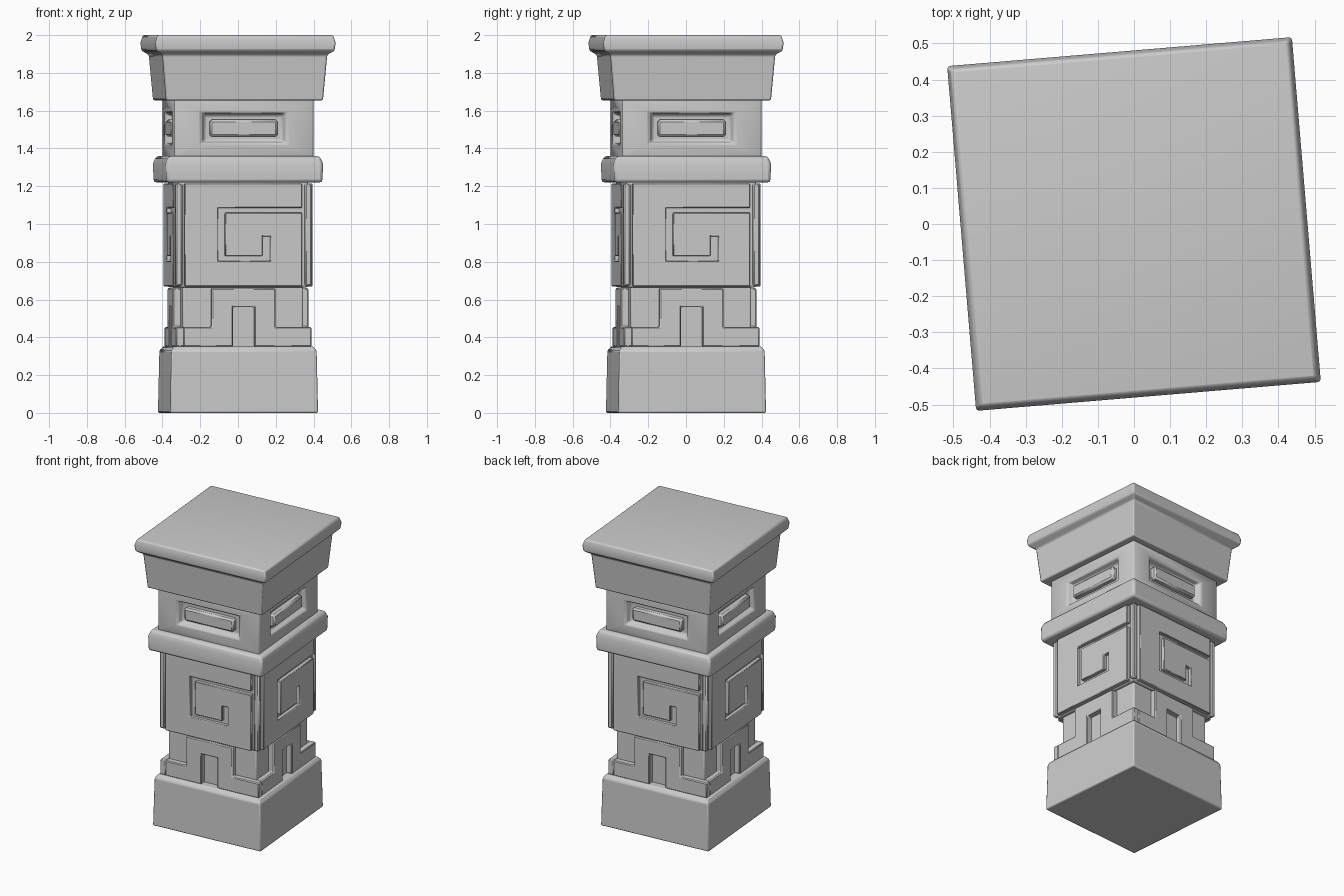
import bpy, bmesh, math
from mathutils import Matrix

cube = bpy.data.objects.get("Cube")
if cube:
    bpy.data.objects.remove(cube, do_unlink=True)

stone = bpy.data.materials.new("grey_stone")
stone.use_nodes = True
GREY = (0.6, 0.6, 0.6, 1)
stone.diffuse_color = GREY
stone.node_tree.nodes["Principled BSDF"].inputs["Base Color"].default_value = GREY

TWIST = math.radians(4.8)  # whole column stands slightly turned


def finish(name, bm, turn=0, bevel=0.0, segments=2):
    bmesh.ops.remove_doubles(bm, verts=bm.verts, dist=0.0005)
    bmesh.ops.recalc_face_normals(bm, faces=bm.faces)
    bm.transform(Matrix.Rotation(TWIST + turn * math.pi / 2, 4, 'Z'))
    mesh = bpy.data.meshes.new(name)
    bm.to_mesh(mesh)
    bm.free()
    mesh.materials.append(stone)
    ob = bpy.data.objects.new(name, mesh)
    bpy.context.collection.objects.link(ob)
    if bevel:
        mod = ob.modifiers.new("worn_edges", 'BEVEL')
        mod.width = bevel
        mod.segments = segments
        mod.limit_method = 'ANGLE'
    bpy.ops.object.select_all(action='DESELECT')
    ob.select_set(True)
    bpy.context.view_layer.objects.active = ob
    bpy.ops.object.shade_smooth_by_angle(angle=math.radians(35))
    return ob


def bridge(bm, low, high):
    for i in range(4):
        j = (i + 1) % 4
        bm.faces.new((low[i], low[j], high[j], high[i]))


def square_loft(name, profile, bevel):
    """Stack square rings given as (half width, height)."""
    bm = bmesh.new()
    rings = [[bm.verts.new((sx * h, sy * h, z)) for sx, sy in
              ((-1, -1), (1, -1), (1, 1), (-1, 1))] for h, z in profile]
    for low, high in zip(rings, rings[1:]):
        bridge(bm, low, high)
    bm.faces.new(rings[0])
    bm.faces.new(rings[-1])
    return finish(name, bm, 0, bevel)


def relief(name, outline, back, front, turn, bevel):
    """Extrude a (u, z) outline outwards on one side of the column."""
    bm = bmesh.new()
    face = bm.faces.new([bm.verts.new((u, -back, z)) for u, z in outline])
    ext = bmesh.ops.extrude_face_region(bm, geom=[face])
    for v in ext["geom"]:
        if isinstance(v, bmesh.types.BMVert):
            v.co.y = -front
    return finish(name, bm, turn, bevel, 1)


def rect(u0, u1, z0, z1):
    return [(u0, z0), (u1, z0), (u1, z1), (u0, z1)]


# Main stacked blocks
square_loft("base", [(0.393, 0), (0.386, 0.33), (0.368, 0.352)], 0.008)
square_loft("stepped_core", [(0.32, 0.34), (0.32, 0.68)], 0.01)
square_loft("spiral_core", [(0.345, 0.665), (0.345, 1.225)], 0.01)
square_loft("middle_slab", [(0.415, 1.22), (0.418, 1.32), (0.402, 1.36)], 0.015)
square_loft("cap", [(0.417, 1.655), (0.438, 1.895), (0.474, 1.918),
                    (0.479, 1.96), (0.468, 1.998), (0.46, 2.0)], 0.008)

# Upper block with a sloped window recess on each side
bm = bmesh.new()
for turn in range(4):
    rot = Matrix.Rotation(turn * math.pi / 2, 3, 'Z')
    rings = []
    for half, z0, z1, out in ((0.37, 1.355, 1.66, 0.37), (0.225, 1.425, 1.59, 0.37),
                              (0.205, 1.44, 1.575, 0.33)):
        rings.append([bm.verts.new(rot @ Matrix.Translation((u, -out, z)).translation)
                      for u, z in rect(-half, half, z0, z1)])
    bridge(bm, rings[0], rings[1])
    bridge(bm, rings[1], rings[2])
    bm.faces.new(rings[2])
finish("upper_block", bm, 0, 0.01)

# Outlines of the carved reliefs
stepped = [(-0.32, 0.35), (-0.057, 0.35), (-0.057, 0.56), (0.057, 0.56),
           (0.057, 0.35), (0.36, 0.35), (0.36, 0.455), (0.17, 0.455),
           (0.17, 0.66), (-0.17, 0.66), (-0.17, 0.455), (-0.32, 0.455)]
spiral = [(-0.315, 0.67), (0.31, 0.67), (0.31, 1.06), (-0.10, 1.06),
          (-0.10, 0.83), (0.10, 0.83), (0.10, 0.935), (0.14, 0.935),
          (0.14, 0.805), (-0.136, 0.805), (-0.136, 1.085), (0.31, 1.085),
          (0.31, 1.215), (-0.315, 1.215)]

# Reliefs repeated around the four sides
for turn, side in enumerate(("front", "left", "back", "right")):
    relief(side + "_stepped_relief", stepped, 0.315, 0.36, turn, 0.006)
    relief(side + "_spiral_panel", spiral, 0.34, 0.37, turn, 0.004)
    relief(side + "_corner_strip", rect(0.325, 0.362, 0.672, 1.213),
           0.325, 0.362, turn, 0.008)
    relief(side + "_window_bar", rect(-0.18, 0.18, 1.462, 1.552),
           0.32, 0.37, turn, 0.012)
